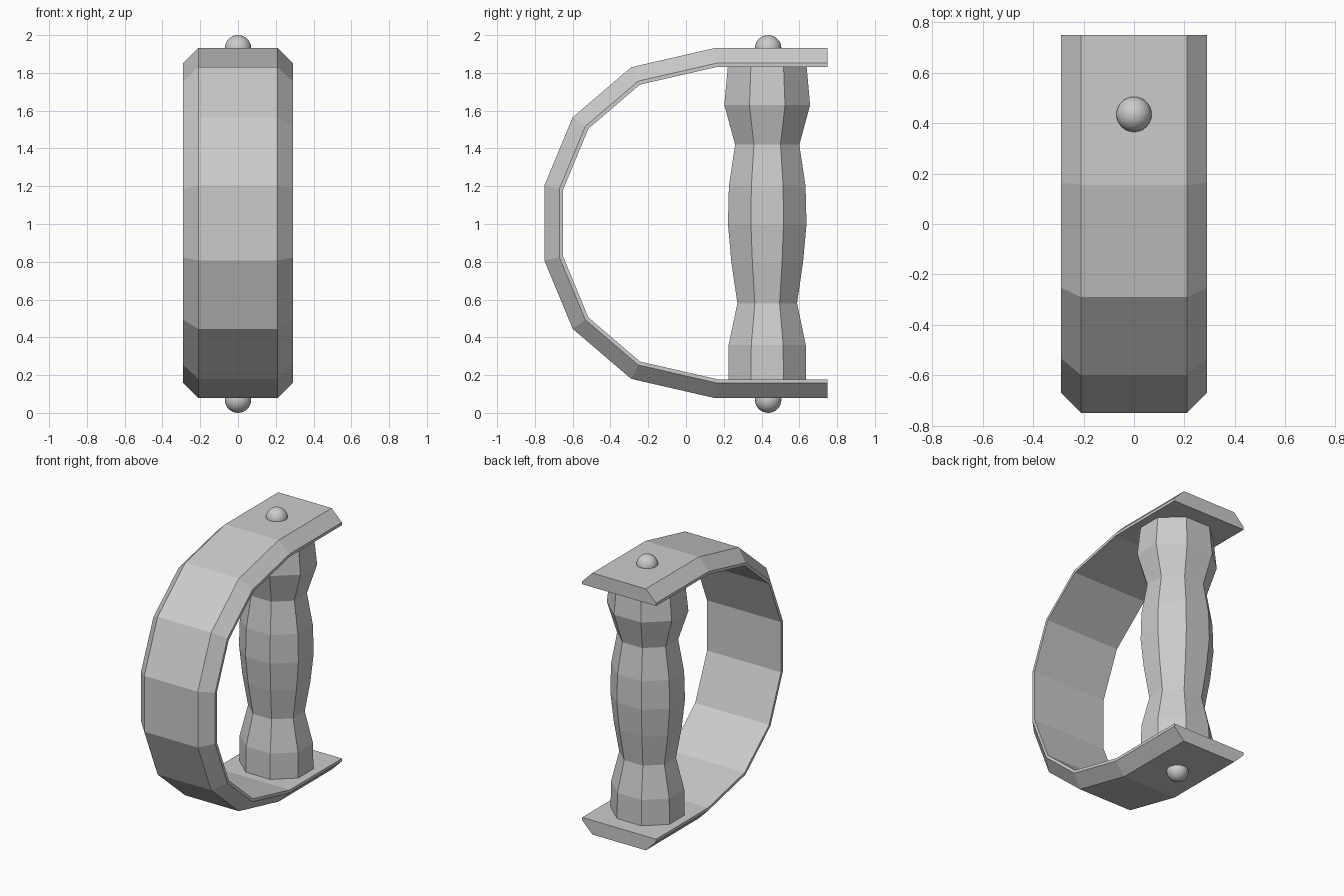
import bpy, bmesh, math
from mathutils import Vector

if "Cube" in bpy.data.objects:
    bpy.data.objects.remove(bpy.data.objects["Cube"])

MID_Z = 1.005      # mirror height of the whole grip
GRIP_Y = 0.43      # axis of handle and rivets

metal = bpy.data.materials.new("plain grey")
metal.diffuse_color = (0.6, 0.6, 0.6, 1)
metal.use_nodes = True
metal.node_tree.nodes["Principled BSDF"].inputs["Base Color"].default_value = metal.diffuse_color


def finish(name, bm, smooth=False):
    bmesh.ops.recalc_face_normals(bm, faces=bm.faces)
    for f in bm.faces:
        f.smooth = smooth
    me = bpy.data.meshes.new(name)
    bm.to_mesh(me)
    bm.free()
    me.materials.append(metal)
    ob = bpy.data.objects.new(name, me)
    bpy.context.collection.objects.link(ob)
    return ob


def loft(bm, rings):
    """Join closed rings of points in order and cap both ends."""
    loops = [[bm.verts.new(p) for p in ring] for ring in rings]
    n = len(loops[0])
    for a, b in zip(loops, loops[1:]):
        for i in range(n):
            j = (i + 1) % n
            bm.faces.new((a[i], a[j], b[j], b[i]))
    bm.faces.new(loops[0])
    bm.faces.new(loops[-1])


# knuckle guard: bevelled strap swept along a mirrored path
half = [(0.75, 1.932), (0.155, 1.932), (-0.29, 1.83), (-0.6, 1.565), (-0.75, 1.203)]
path = [Vector(p) for p in half]
path += [Vector((y, 2 * MID_Z - z)) for y, z in reversed(half)]
section = [(-0.21, 0), (0.21, 0), (0.29, 0.08), (0.29, 0.10), (-0.29, 0.10), (-0.29, 0.08)]


def inward(a, b):
    d = (b - a).normalized()
    return Vector((-d.y, d.x))


rings = []
for i, p in enumerate(path):
    n1 = inward(path[max(i - 1, 0)], path[max(i, 1)])
    last = len(path) - 1
    n2 = inward(path[min(i, last - 1)], path[min(i + 1, last)])
    mitre = (n1 + n2) / (1 + n1.dot(n2))
    rings.append([(x, *(p + mitre * depth)) for x, depth in section])
bm = bmesh.new()
loft(bm, rings)
finish("knuckle_guard", bm)

# handle: eight-sided, with finger swells (height, half depth)
swells = [(0.17, 0.206), (0.36, 0.204), (0.58, 0.158), (0.80, 0.19), (1.0, 0.208),
          (1.2, 0.203), (1.42, 0.17), (1.63, 0.227), (1.84, 0.208)]
rings = []
for z, h in swells:
    r = h / math.cos(math.pi / 8)
    angles = [math.pi / 8 + k * math.pi / 4 for k in range(8)]
    rings.append([(1.12 * r * math.cos(a), GRIP_Y + r * math.sin(a), z) for a in angles])
bm = bmesh.new()
loft(bm, rings)
finish("handle", bm)

# round rivets above and below
for name, z in (("top_rivet", 1.93), ("bottom_rivet", 0.07)):
    bm = bmesh.new()
    bmesh.ops.create_uvsphere(bm, u_segments=32, v_segments=16, radius=0.07)
    bmesh.ops.translate(bm, verts=bm.verts, vec=(0, GRIP_Y + 0.005, z))
    finish(name, bm, True)
